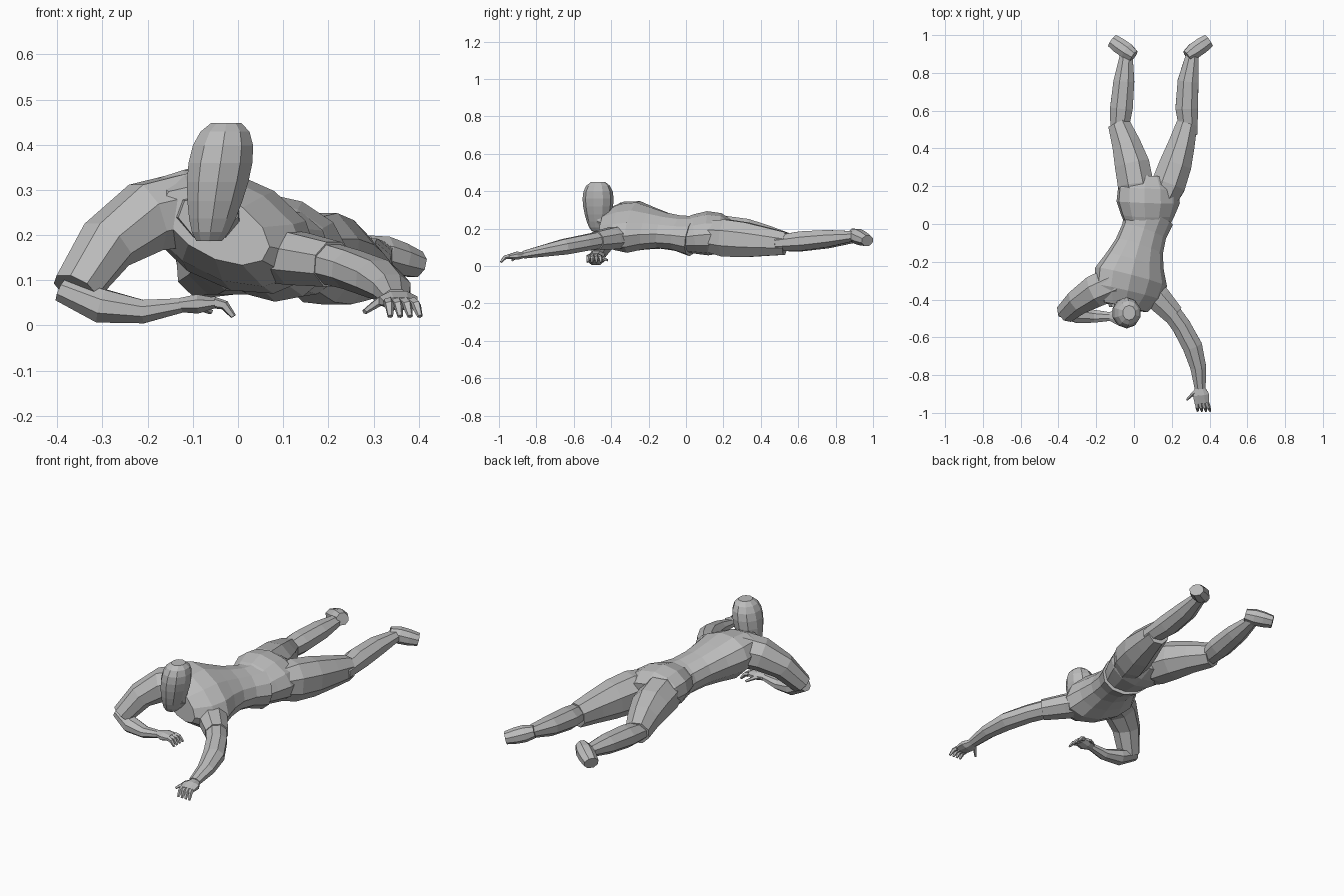
import bpy, bmesh, math
from mathutils import Vector

default_cube = bpy.data.objects.get("Cube")
if default_cube:
    bpy.data.objects.remove(default_cube, do_unlink=True)

grey = bpy.data.materials.new("plain grey")
grey.use_nodes = True
grey_colour = (.5, .5, .5, 1)
grey.diffuse_color = grey_colour
grey.node_tree.nodes["Principled BSDF"].inputs["Base Color"].default_value = grey_colour

UP = Vector((0, 0, 1))
SIDEWAYS = Vector((1, 0, 0))
FORWARD = Vector((0, -1, 0))


def blend(pair, amount):
    first, last = pair
    return first + (last - first) * amount


def skin(name, rings):
    """Join successive rings of points into one closed faceted part."""
    bm = bmesh.new()
    loops = [[bm.verts.new(point) for point in ring] for ring in rings]
    for loop, after in zip(loops, loops[1:]):
        for corner in range(len(loop)):
            previous = corner - 1
            bm.faces.new((loop[previous], loop[corner], after[corner], after[previous]))
    bm.faces.new(loops[0])
    bm.faces.new(loops[-1])
    bmesh.ops.recalc_face_normals(bm, faces=bm.faces)
    mesh = bpy.data.meshes.new(name)
    bm.to_mesh(mesh)
    bm.free()
    mesh.materials.append(grey)
    part = bpy.data.objects.new(name, mesh)
    bpy.context.collection.objects.link(part)


def oval(centre, across, lift, sides):
    """Points of a polygon whose flats touch an ellipse."""
    swell = 1 / math.cos(math.pi / sides)
    angles = [math.tau * (corner + .5) / sides for corner in range(sides)]
    return [centre + swell * (across * math.cos(angle) + lift * math.sin(angle))
            for angle in angles]


def loft(name, start, end, widths, flatness=(1, 1), roll=(0, 0), bow=(0, 0, 0), sides=8):
    """Evenly spaced rings from start to end, bowed sideways in the middle."""
    start, end, bow = Vector(start), Vector(end), Vector(bow)
    rings = []
    for index, width in enumerate(widths):
        amount = index / (len(widths) - 1)
        bend = math.pi * amount
        centre = start.lerp(end, amount) + bow * math.sin(bend)
        tangent = (end - start + bow * math.pi * math.cos(bend)).normalized()
        across = tangent.cross(UP).normalized()
        lift = across.cross(tangent)
        turn = math.radians(blend(roll, amount))
        rolled_across = across * math.cos(turn) + lift * math.sin(turn)
        rolled_lift = lift * math.cos(turn) - across * math.sin(turn)
        height = width * blend(flatness, amount)
        rings.append(oval(centre, rolled_across * width, rolled_lift * height, sides))
    skin(name, rings)


def hand(side_name, wrist, knuckle, fingertip, spread, thumb_tip):
    """A flat palm with four bent fingers and a thumb."""
    loft(side_name + "_palm", wrist, knuckle, (.022, .043, .038), flatness=(.7, .3))
    wrist, knuckle, fingertip = Vector(wrist), Vector(knuckle), Vector(fingertip)
    digit_widths = (.011, .009, .005)
    knuckle_bend = UP * .01
    for finger in range(4):
        offset = spread * (finger - 1.5)
        loft(f"{side_name}_finger_{finger + 1}", knuckle + offset * .8, fingertip + offset,
             digit_widths, bow=knuckle_bend, sides=5)
    loft(side_name + "_thumb", wrist, thumb_tip, digit_widths, bow=knuckle_bend, sides=5)


# Torso, rolled towards its left side, with a loose shirt hem
loft("shirt", (-.05, -.44, .22), (.08, .04, .16),
     (.13, .19, .2, .16, .13, .12, .13),
     flatness=(.5, .8), roll=(-28, -14), bow=(-.01, 0, .01), sides=12)
loft("hips", (.07, -.02, .16), (.08, .25, .17), (.11, .14, .165, .16, .11),
     flatness=(.75, .6), roll=(-15, -10), bow=(0, 0, .01), sides=12)

# Collar and neck
loft("collar", (-.05, -.35, .23), (-.05, -.44, .23), (.1, .08),
     flatness=(.6, .6), roll=(20, 20))
loft("neck", (-.05, -.38, .23), (-.05, -.47, .26), (.06, .05))

# Egg-shaped head, narrowing to the chin and leaning sideways
head_rings = []
for level in range(1, 10):
    angle = math.pi * level / 10
    rise = (1 - math.cos(angle)) / 2
    girth = math.sin(angle) ** blend((.5, .8), rise) * blend((.6, 1), rise)
    middle = Vector((blend((-.065, -.025), rise), -.47, blend((.18, .455), rise)))
    head_rings.append(oval(middle, SIDEWAYS * girth * .085, FORWARD * girth * .095, 10))
skin("head", head_rings)

# Bent right arm
loft("right_sleeve", (-.1, -.31, .26), (-.36, -.47, .08), (.09, .085, .068, .053),
     flatness=(.9, .9), bow=(-.02, .01, .045))
loft("right_forearm", (-.39, -.46, .08), (-.12, -.49, .045), (.03, .045, .034, .022),
     flatness=(.9, .7), bow=(0, -.01, -.03))
hand("right", (-.13, -.49, .045), (-.05, -.49, .05), (-.01, -.49, .02),
     FORWARD * .024, (-.06, -.42, .03))

# Left arm reaching forward
loft("left_sleeve", (.05, -.31, .16), (.21, -.48, .135), (.075, .068, .055),
     flatness=(.8, .9))
loft("left_arm", (.17, -.43, .145), (.35, -.87, .06), (.05, .05, .052, .042, .029),
     flatness=(.9, .7), bow=(.05, 0, 0))
hand("left", (.35, -.86, .06), (.36, -.95, .05), (.37, -.99, .02),
     SIDEWAYS * .022, (.28, -.93, .03))

# Trouser legs, ending in hems wider than the calves
loft("right_thigh", (.02, .1, .18), (-.08, .53, .12), (.07, .095, .092, .075, .058),
     bow=(.02, 0, .01))
loft("left_thigh", (.14, .1, .16), (.28, .53, .12), (.07, .09, .085, .07, .055),
     flatness=(1.1, 1.1), bow=(.01, 0, 0))

# Lower legs
calf_widths = (.045, .06, .055, .033)
loft("right_calf", (-.08, .47, .12), (-.04, .9, .15), calf_widths, flatness=(.9, .8))
loft("left_calf", (.29, .47, .12), (.31, .9, .16), calf_widths,
     flatness=(.9, .8), bow=(-.02, 0, 0))

# Feet, turned outwards on either side of the line between the legs
for side_name, side in (("left", 1), ("right", -1)):
    loft(side_name + "_foot", (.14 + side * .14, .89, .17), (.14 + side * .255, .97, .135),
         (.03, .042, .042, .036), flatness=(1, .8))
